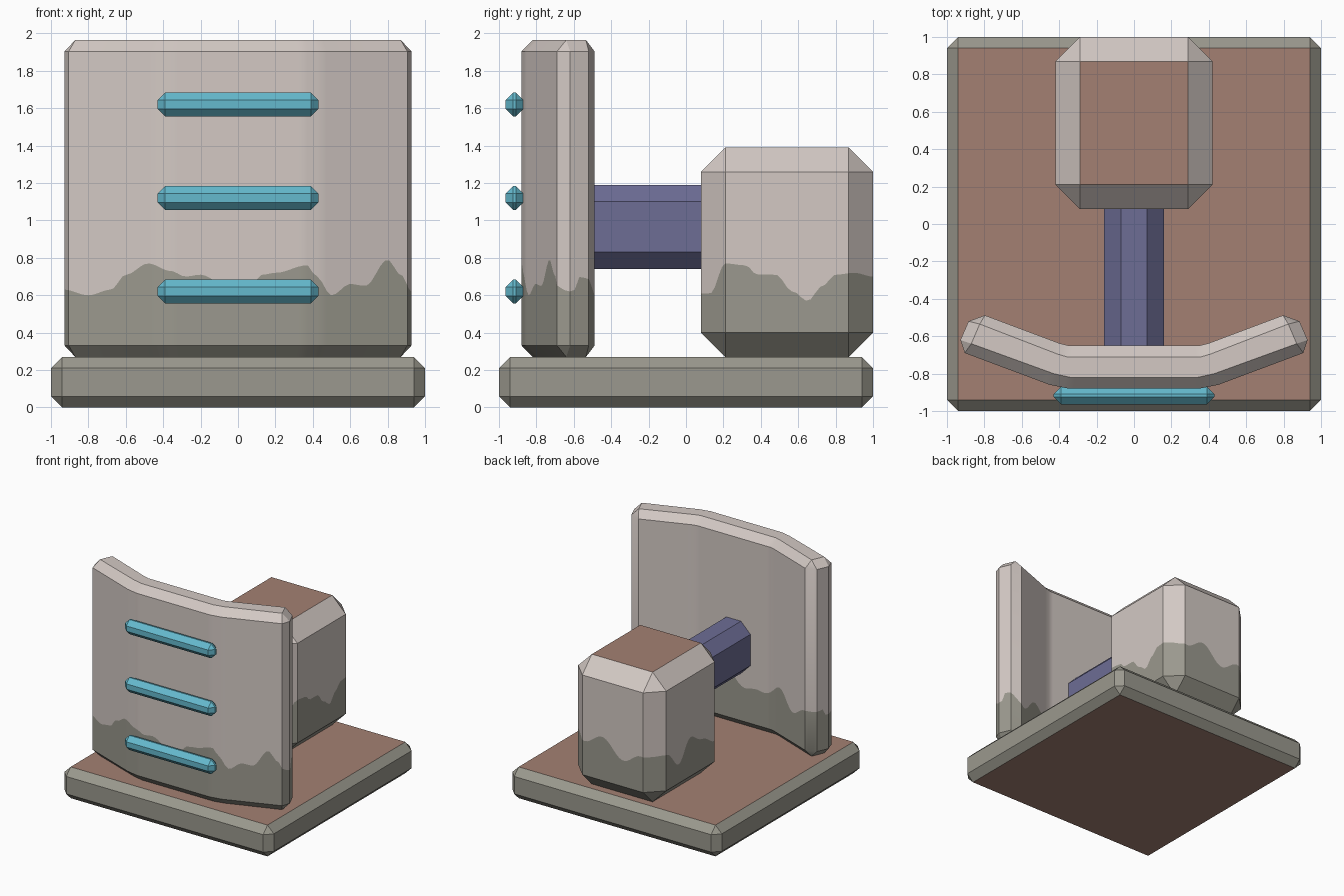
import bpy, bmesh, math

if "Cube" in bpy.data.objects:
    bpy.data.objects.remove(bpy.data.objects["Cube"])

# Materials (linear values)
def mat(name, rgb):
    m = bpy.data.materials.new(name)
    lin = [(c / 255 / 12.92) if c < 11 else ((c / 255 + 0.055) / 1.055) ** 2.4 for c in rgb]
    m.diffuse_color = (*lin, 1)
    m.use_nodes = True
    m.node_tree.nodes["Principled BSDF"].inputs["Base Color"].default_value = m.diffuse_color
    return m

PALE = mat("pale_stone", (211, 201, 196))
MOSS = mat("grey_green", (155, 153, 142))
BROWN = mat("brown_clay", (163, 128, 114))
BLUE = mat("slate_blue", (109, 109, 149))
TEAL = mat("teal", (101, 186, 206))

def finish(bm, name, mats):
    bmesh.ops.recalc_face_normals(bm, faces=bm.faces)
    me = bpy.data.meshes.new(name)
    bm.to_mesh(me)
    bm.free()
    for m in mats:
        me.materials.append(m)
    ob = bpy.data.objects.new(name, me)
    bpy.context.collection.objects.link(ob)
    return ob

def bevel_box(name, lo, hi, c, mats, rule=None, lengthwise=False):
    """Box with chamfered edges; lengthwise chamfers only edges along y."""
    bm = bmesh.new()
    bmesh.ops.create_cube(bm, size=1)
    for v in bm.verts:
        v.co = [lo[i] + (v.co[i] + 0.5) * (hi[i] - lo[i]) for i in range(3)]
    edges = [e for e in bm.edges if not lengthwise
             or abs(e.verts[0].co.y - e.verts[1].co.y) > 0.01]
    bmesh.ops.bevel(bm, geom=edges, offset=c, segments=1, affect='EDGES')
    bm.normal_update()
    if rule:
        for f in bm.faces:
            f.material_index = rule(f)
    return finish(bm, name, mats)

def lookup(table, t):
    """Cosine interpolation through (position, height) pairs."""
    if t <= table[0][0]:
        return table[0][1]
    for (a, ha), (b, hb) in zip(table, table[1:]):
        if t <= b:
            k = (1 - math.cos(math.pi * (t - a) / (b - a))) / 2
            return ha + (hb - ha) * k
    return table[-1][1]

def stained_prism(name, outer, inner, z0, z1, c, wave, cap):
    """Chamfered prism whose walls are split along a wavy stain line."""
    cols, n = [], len(outer)
    for i in range(n):
        (ax, ay), (bx, by) = outer[i], outer[(i + 1) % n]
        (px, py), (qx, qy) = inner[i], inner[(i + 1) % n]
        steps = max(1, round(math.hypot(bx - ax, by - ay) / 0.025))
        for k in range(steps):
            t = k / steps
            x, y = ax + (bx - ax) * t, ay + (by - ay) * t
            u, v = px + (qx - px) * t, py + (qy - py) * t
            cols.append([(u, v, z0), (x, y, z0 + c), (x, y, wave(x, y)),
                         (x, y, z1 - c), (u, v, z1)])
    bm = bmesh.new()
    grid = [[bm.verts.new(p) for p in col] for col in cols]
    for a, b in zip(grid, grid[1:] + grid[:1]):
        for r in range(4):
            f = bm.faces.new((a[r], b[r], b[r + 1], a[r + 1]))
            f.material_index = 1 if r < 2 else 0
    for r in (0, 4):
        bm.faces.new([col[r] for col in grid]).material_index = cap
    bmesh.ops.remove_doubles(bm, verts=bm.verts, dist=0.0005)
    return finish(bm, name, [PALE, MOSS, BROWN])

def mirrored(half):
    """Right half of an outline, front to back, mirrored into a closed loop."""
    return half + [(-x, y) for x, y in reversed(half)]

# Base slab with clay top and underside
bevel_box("base_slab", (-1, -1, 0), (1, 1, 0.27), 0.06, [MOSS, BROWN],
          lambda f: 1 if abs(f.normal.z) > 0.9 else 0)

# Connecting beam between block and panel
bevel_box("beam", (-0.16, -0.72, 0.74), (0.16, 0.2, 1.19), 0.09, [BLUE], lengthwise=True)

# Three bars on the front of the panel
for i, z in enumerate((0.62, 1.12, 1.62)):
    bevel_box(f"front_bar_{i + 1}", (-0.43, -0.965, z - 0.063), (0.43, -0.87, z + 0.063),
              0.04, [TEAL])

# Curved front panel
FRONT = [(-.93, .63), (-.8, .6), (-.68, .63), (-.6, .71), (-.48, .77), (-.36, .73), (-.28, .7),
         (-.2, .71), (-.05, .64), (.07, .66), (.13, .71), (.2, .72), (.37, .76), (.42, .7),
         (.5, .6), (.6, .66), (.68, .65), (.8, .79), (.87, .71), (.93, .62)]

def panel_wave(x, y):
    if y < -0.765 + max(0, abs(x) - 0.4) * 0.37:
        return lookup(FRONT, x)
    return 0.66 + 0.05 * math.sin(13 * x + 1) + 0.03 * math.sin(23 * x)

panel = stained_prism(
    "front_panel",
    mirrored([(.35, -.88), (.45, -.86), (.905, -.69), (.928, -.62),
              (.885, -.52), (.797, -.488), (.40, -.637), (.35, -.65)]),
    mirrored([(.34, -.82), (.43, -.80), (.87, -.64), (.87, -.64),
              (.825, -.535), (.825, -.535), (.41, -.695), (.36, -.71)]),
    0.27, 1.965, 0.062, panel_wave, 0)
bpy.context.view_layer.objects.active = panel
panel.select_set(True)
bpy.ops.object.shade_smooth_by_angle(angle=math.radians(30))

# Rear block with clay top
SIDE = [(.08, .61), (.13, .61), (.21, .77), (.32, .76), (.38, .71), (.48, .71), (.57, .62),
        (.65, .57), (.73, .65), (.8, .71), (.9, .72), (1, .7)]

def block_wave(x, y):
    k = min(1, max(0, (x + 0.29) / 0.58))
    left = 0.66 + 0.07 * math.sin(14 * y + 1) + 0.03 * math.sin(25 * y)
    ripple = 0.09 * math.sin(13 * x) * 4 * k * (1 - k)
    return left + (lookup(SIDE, y) - left) * k + ripple

stained_prism(
    "rear_block",
    mirrored([(.29, .08), (.42, .21), (.42, .87), (.29, 1)]),
    mirrored([(.29, .21), (.29, .21), (.29, .87), (.29, .87)]),
    0.27, 1.39, 0.13, block_wave, 2)
